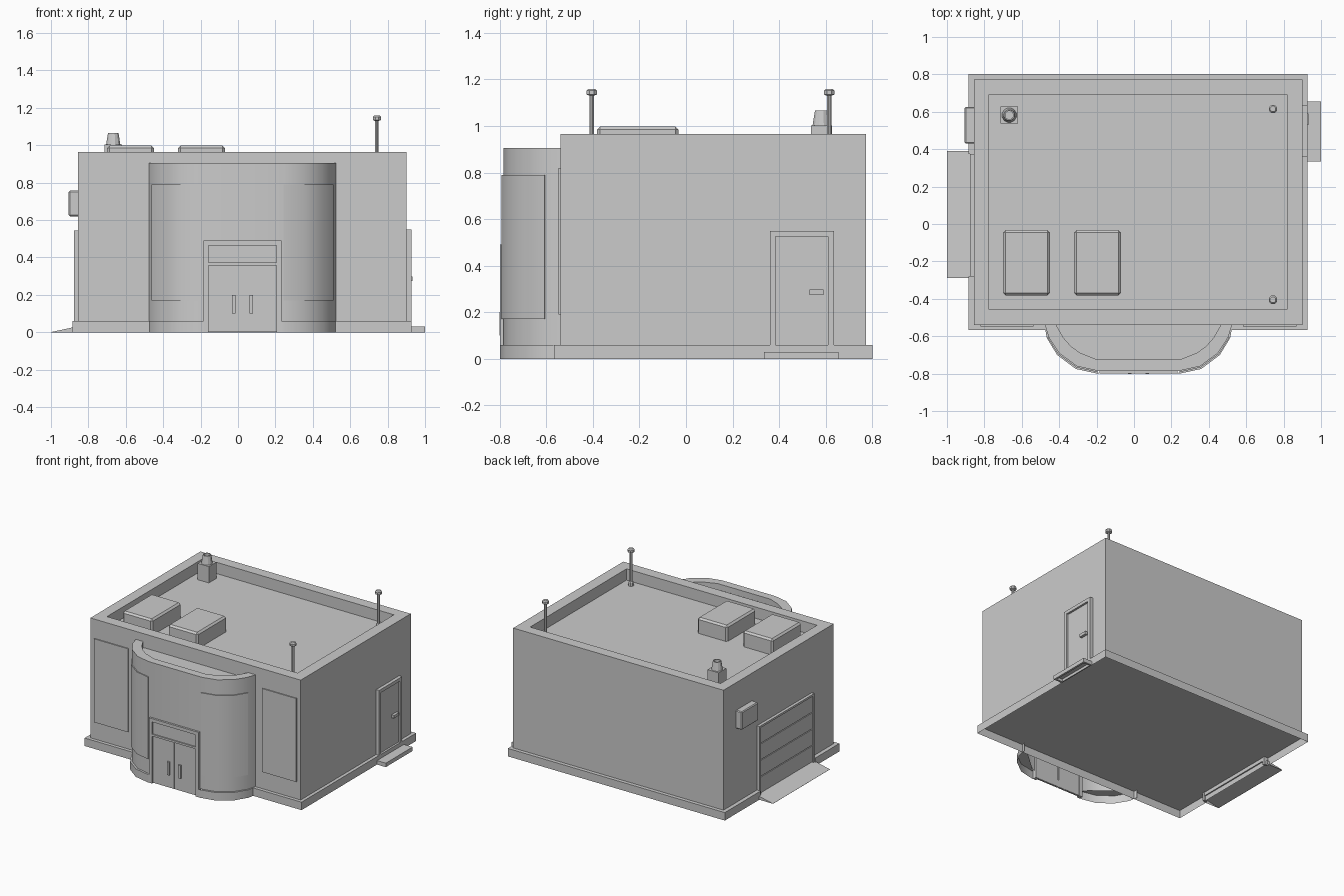
import bpy, bmesh, math
from mathutils import Vector

if "Cube" in bpy.data.objects:
    bpy.data.objects.remove(bpy.data.objects["Cube"])

CX = 0.024  # symmetry axis of the front bay
ROOF = 0.88  # height of the sunken roof


def finish(name, bm, smooth=False):
    bmesh.ops.recalc_face_normals(bm, faces=bm.faces[:])
    me = bpy.data.meshes.new(name)
    bm.to_mesh(me)
    bm.free()
    ob = bpy.data.objects.new(name, me)
    bpy.context.collection.objects.link(ob)
    if smooth:
        bpy.ops.object.select_all(action='DESELECT')
        ob.select_set(True)
        bpy.context.view_layer.objects.active = ob
        bpy.ops.object.shade_smooth_by_angle(angle=math.radians(35))
    return ob


def loft(name, rings, closed=True, cap_start=True, cap_end=True, smooth=False):
    """Skin a list of equally long point rings."""
    bm = bmesh.new()
    vs = [[bm.verts.new(p) for p in r] for r in rings]
    n = len(vs[0])
    for a, b in zip(vs, vs[1:]):
        for i in range(n if closed else n - 1):
            j = (i + 1) % n
            bm.faces.new((a[i], a[j], b[j], b[i]))
    if cap_start:
        bm.faces.new(vs[0])
    if cap_end:
        bm.faces.new(vs[-1])
    return finish(name, bm, smooth)


def prism(name, pts, z0, z1, smooth=False, bottom=True):
    return loft(name, [[(x, y, z) for x, y in pts] for z in (z0, z1)],
                cap_start=bottom, smooth=smooth)


def box(name, x0, x1, y0, y1, z0, z1):
    return prism(name, [(x0, y0), (x1, y0), (x1, y1), (x0, y1)], z0, z1)


def turned(name, x, y, profile, sides=8, smooth=False):
    rings = [[(x + r * math.cos(2 * math.pi * (i + .5) / sides),
               y + r * math.sin(2 * math.pi * (i + .5) / sides), z)
              for i in range(sides)] for r, z in profile]
    return loft(name, rings, smooth=smooth)


# main block with sunken roof behind a parapet, standing on the plinth
outer = [(-.855, -.54), (.902, -.54), (.902, .773), (-.855, .773)]
lip = [(-.775, -.457), (.817, -.457), (.817, .693), (-.775, .693)]
loft("main_building", [[(x, y, z) for x, y in pts] for pts, z in
                       ((outer, .06), (outer, .965), (lip, .965), (lip, ROOF))], cap_start=False)

# hollow plinth, notched for the garage door
prism("plinth", [(-.885, -.566), (.927, -.566), (.927, .801), (-.885, .801),
                 (-.885, .375), (-.862, .375), (-.862, -.28), (-.885, -.28)],
      0, 0.06, bottom=False)

# curved front bay, open below
base = [(.503, -.54), (.49, -.61), (.435, -.70), (.335, -.775), (.22, -.80)]
wall = [(.50, -.54), (.48, -.605), (.425, -.69), (.33, -.76), (.22, -.785)]
inner = [(.44, -.54), (.40, -.61), (.36, -.655), (.31, -.69), (.22, -.725)]


def ring(half, z):
    return [(CX - x, y, z) for x, y in half] + [(CX + x, y, z) for x, y in reversed(half)]


loft("front_bay", [ring(wall, .06), ring(wall, .905), ring(inner, .905), ring(inner, .86)],
     closed=False, cap_start=False, smooth=True)

for s, side in ((-1, "left"), (1, "right")):
    # bay footing (open below) and curved window
    foot = [(CX + s * x, y) for x, y in base] + [(CX + s * .2075, -.80)]
    loft(side + "_bay_plinth", [[(x, y, z) for x, y in foot] for z in (0, .06)],
         closed=False, cap_start=False, smooth=True)
    out, back = [], []
    for x, y in wall[1:]:
        d = (Vector((x, y)) - Vector((.22, -.50))).normalized() * .007
        out.append((CX + s * (x + d.x), y + d.y))
        back.append((CX + s * (x - d.x), y - d.y))
    prism(side + "_bay_window", out + back[::-1], 0.17, 0.79, smooth=True)
    # flat window on the front wall
    a, b = sorted((CX + s * .56, CX + s * .845))
    box(side + "_front_window", a, b, -.548, -.535, 0.19, 0.82)
    # entrance frame post, door and handle
    a, b = sorted((CX + s * .183, CX + s * .2075))
    box(side + "_entrance_post", a, b, -.80, -.77, 0, 0.49)
    a, b = sorted((CX + s * .005, CX + s * .18))
    box(side + "_entrance_door", a, b, -.790, -.775, 0.003, 0.357)
    a, b = sorted((CX + s * .037, CX + s * .057))
    box(side + "_entrance_handle", a, b, -.802, -.785, 0.10, 0.20)

# entrance cross pieces and transom
box("entrance_head", CX - .183, CX + .183, -.80, -.77, 0.465, 0.49)
box("entrance_rail", CX - .183, CX + .183, -.799, -.77, 0.357, 0.372)
box("entrance_transom", CX - .183, CX + .183, -.790, -.775, 0.372, 0.465)
box("entrance_backing", CX - .207, CX + .207, -.784, -.778, 0.002, 0.06)

# side door on the right with an open-bottomed step
box("side_door", .89, .912, .385, .61, .06, .525)
for y in (.36, .61):
    box("side_door_post", .89, .927, y, y + .025, .06, .55)
box("side_door_head", .89, .927, .385, .61, .525, .55)
box("side_door_handle", .90, .932, .53, .59, .275, .297)
loft("side_step", [[(x0, y0, z), (x1, y0, z), (x1, y1, z), (x0, y1, z)]
                   for x0, x1, y0, y1, z in ((.935, .985, .35, .64, .02), (.935, .985, .35, .64, 0),
                                             (.927, 1.0, .335, .655, 0), (.927, 1.0, .335, .655, .03))])

# garage door on the left with an open-bottomed ramp
for y in (-.28, .36):
    box("garage_post", -.877, -.85, y, y + .015, 0, .545)
box("garage_head", -.877, -.85, -.265, .36, .53, .545)
for i in range(4):
    z = .03 + i * .125
    box("garage_door_panel", -.870, -.853, -.265, .36, z + .003, z + .122)
loft("garage_ramp", [[(x, y, z1 if x > -.9 else z2) for x, y in
                      ((-1, -.29), (-.866, -.29), (-.866, .39), (-1, .39))]
                     for z1, z2 in ((0, 0), (.03, .001))], cap_start=False)

# wall unit above the garage side
ac = box("wall_unit", -.905, -.85, .43, .625, .62, .757)
m = ac.modifiers.new("bevel", 'BEVEL')
m.width, m.segments = .006, 1

# two roof units with chamfered edges
for x in (-.70, -.32):
    ob = box("roof_unit", x, x + .25, -.382, -.033, ROOF - .015, .998)
    m = ob.modifiers.new("bevel", 'BEVEL')
    m.width, m.segments = .013, 1

# roof vent: square base and hollow tapered pipe
box("vent_base", -.713, -.62, .538, .628, ROOF - .01, 1.003)
turned("vent_pipe", -.667, .582, [(.04, 1.0), (.029, 1.066), (.022, 1.066), (.022, 1.02)], 12)

# two roof masts with flared foot and cap
for y in (.615, -.405):
    turned("roof_mast", .743, y, [(.02, ROOF - .005), (.018, ROOF + .025), (.01, ROOF + .035),
                                  (.01, 1.13), (.024, 1.135), (.024, 1.152), (.016, 1.16)])
